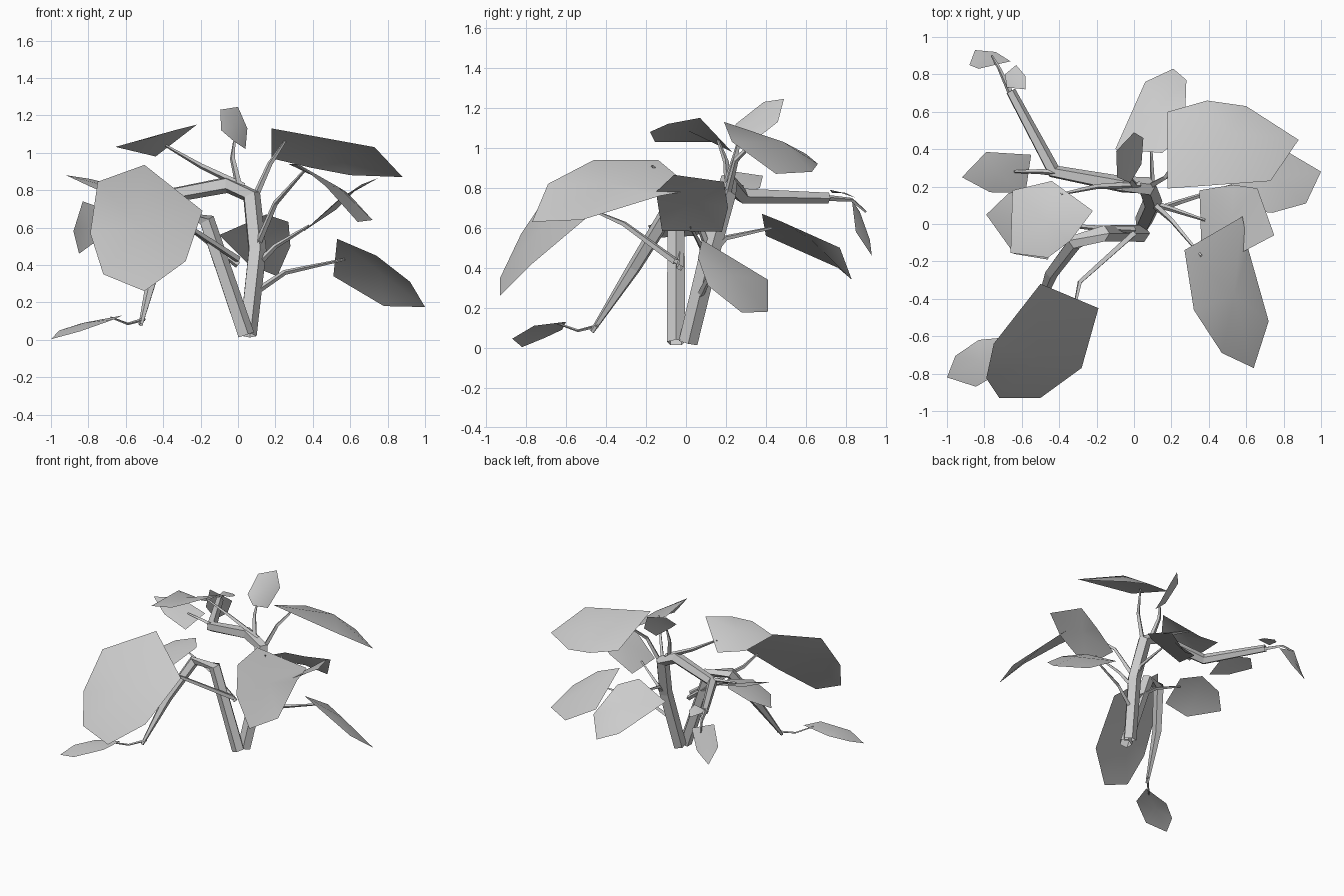
import bpy, bmesh, math
from mathutils import Vector

mat = bpy.data.materials.new("pale_grey")
mat.diffuse_color = (0.6, 0.6, 0.6, 1)


def finish(name, bm, smooth):
    me = bpy.data.meshes.new(name)
    bm.to_mesh(me)
    bm.free()
    me.materials.append(mat)
    for p in me.polygons:
        p.use_smooth = smooth
    ob = bpy.data.objects.new(name, me)
    bpy.context.collection.objects.link(ob)


def leaf(name, *outline, rise=0.035):
    """Thin low-poly leaf: outline fanned around a slightly raised middle."""
    pts = [Vector(p) for p in outline]
    mid = sum(pts, Vector()) / len(pts)
    n = sum(((p - mid).cross(q - mid) for p, q in zip(pts, pts[1:] + pts[:1])), Vector())
    if n.z < 0:
        pts.reverse()
        n = -n
    bm = bmesh.new()
    vs = [bm.verts.new(p) for p in pts]
    c = bm.verts.new(mid + n.normalized() * rise)
    for i in range(len(vs)):
        bm.faces.new((vs[i], vs[(i + 1) % len(vs)], c))
    finish(name, bm, True)


def stem(name, path, radii, sides=5):
    """Tapered faceted open tube along a path."""
    pts = [Vector(p) for p in path]
    bm = bmesh.new()
    rings = []
    side = None
    for i, p in enumerate(pts):
        d = (pts[min(i + 1, len(pts) - 1)] - pts[max(i - 1, 0)]).normalized()
        ref = side if side else Vector((0.3, 1, 0.1))
        side = (ref - d * ref.dot(d)).normalized()
        up = d.cross(side)
        r = radii[i]
        rings.append([bm.verts.new(p + r * (math.cos(a) * side + math.sin(a) * up))
                      for a in (2 * math.pi * k / sides for k in range(sides))])
    for a, b in zip(rings, rings[1:]):
        for k in range(sides):
            m = (k + 1) % sides
            bm.faces.new((a[k], a[m], b[m], b[k]))
    finish(name, bm, False)


def twig(name, *path):
    stem(name, path, [0.019, 0.014, 0.007], 4)


# two main stems, bending over and drooping outwards
stem("front_stem", [(.04, -.05, .025), (-.17, -.05, .64), (-.32, -.10, .66),
                    (-.44, -.26, .40), (-.52, -.47, .08)],
     [.048, .045, .042, .036, .012])
stem("front_stem_tip", [(-.50, -.44, .11), (-.59, -.54, .085), (-.68, -.64, .12)],
     [.009, .007, .005], 4)
stem("back_stem", [(.05, .01, .025), (.10, .12, .48), (.07, .20, .77), (-.06, .21, .83),
                   (-.43, .28, .76), (-.66, .71, .75)],
     [.05, .052, .052, .046, .04, .028])
stem("back_stem_tip", [(-.66, .70, .75), (-.72, .83, .74), (-.76, .90, .68)],
     [.016, .01, .006], 4)

# leaf stalks
twig("stalk_upper_right", (.08, .20, .74), (.17, .25, .94), (.25, .37, 1.06))
twig("stalk_front_right", (.10, .11, .50), (.20, .02, .73), (.36, -.17, .91))
twig("stalk_mid_right", (.10, .11, .40), (.20, .08, .50), (.38, .02, .61))
twig("stalk_low_right", (.07, .06, .24), (.25, .12, .36), (.57, .22, .43))
twig("stalk_back", (.09, .11, .45), (.10, .20, .55), (.09, .43, .60))
twig("stalk_top", (0, .21, .84), (-.03, .25, .97), (-.02, .27, 1.06))
twig("stalk_upper_left", (.03, .21, .82), (-.20, .20, .93), (-.39, .16, 1.04))
twig("stalk_left", (-.38, .27, .77), (-.50, .28, .79), (-.64, .28, .81))
twig("stalk_mid_left", (.0, -.03, .40), (-.22, -.02, .57), (-.44, .0, .66))
twig("stalk_front_left", (.0, -.05, .43), (-.29, -.31, .62), (-.32, -.45, .68))

# right-hand leaves
leaf("leaf_upper_right", (.18, .19, 1.13), (.18, .60, .97), (.39, .66, .92),
     (.60, .63, .88), (.88, .45, .87), (.73, .23, 1.03), rise=.07)
leaf("leaf_front_right", (.27, -.14, .94), (.32, -.46, .94), (.47, -.69, .82),
     (.64, -.77, .63), (.72, -.52, .64), (.61, -.13, .76), (.58, .04, .79))
leaf("leaf_mid_right", (.75, -.06, .865), (.66, .19, .83), (.53, .21, .70),
     (.35, .18, .58), (.36, -.12, .585), (.58, -.15, .78), rise=.02)
leaf("leaf_low_right", (.53, .08, .54), (.51, .41, .34), (.78, .41, .18),
     (1, .28, .175), (.92, .11, .31), (.74, .06, .45))
leaf("leaf_back", (-.10, .40, .56), (.06, .76, .40), (.21, .83, .34),
     (.28, .77, .50), (.27, .48, .63), (.15, .38, .67))
leaf("leaf_top", (-.09, .25, 1.12), (-.095, .39, 1.23), (.0, .49, 1.245),
     (.05, .46, 1.13), (.04, .32, 1.02), (-.02, .22, 1.06), rise=.01)

# left-hand leaves
leaf("leaf_upper_left", (-.22, .07, 1.15), (-.44, .23, .98), (-.65, .18, 1.03),
     (-.66, -.155, 1.03), (-.46, -.18, 1.08), (-.34, -.09, 1.12), rise=.02)
leaf("leaf_mid_left", (-.79, .05, .56), (-.67, .165, .63), (-.50, .18, .69),
     (-.40, .05, .69), (-.46, -.19, .61), (-.64, -.16, .55), rise=.025)
leaf("leaf_left", (-.92, .25, .88), (-.79, .385, .86), (-.55, .37, .80),
     (-.58, .165, .74), (-.77, .17, .81), rise=.01)
leaf("leaf_front_left", (-.50, -.32, .935), (-.19, -.45, .69), (-.28, -.77, .42),
     (-.50, -.93, .26), (-.72, -.93, .35), (-.79, -.825, .57), (-.75, -.64, .845), rise=.04)
leaf("leaf_low_left", (-1, -.82, .003), (-.955, -.705, .05), (-.83, -.62, .09),
     (-.62, -.60, .13), (-.66, -.76, .11), (-.845, -.87, .045), rise=.02)

# small leaves at the tip of the back stem
leaf("leaf_tip_hanging", (-.83, .83, .74), (-.88, .85, .58), (-.85, .93, .46),
     (-.74, .92, .54), (-.66, .87, .68), rise=.01)
leaf("leaf_tip_small", (-.68, .73, .775), (-.69, .80, .775), (-.63, .85, .75),
     (-.58, .79, .77), (-.58, .72, .79), rise=.005)
